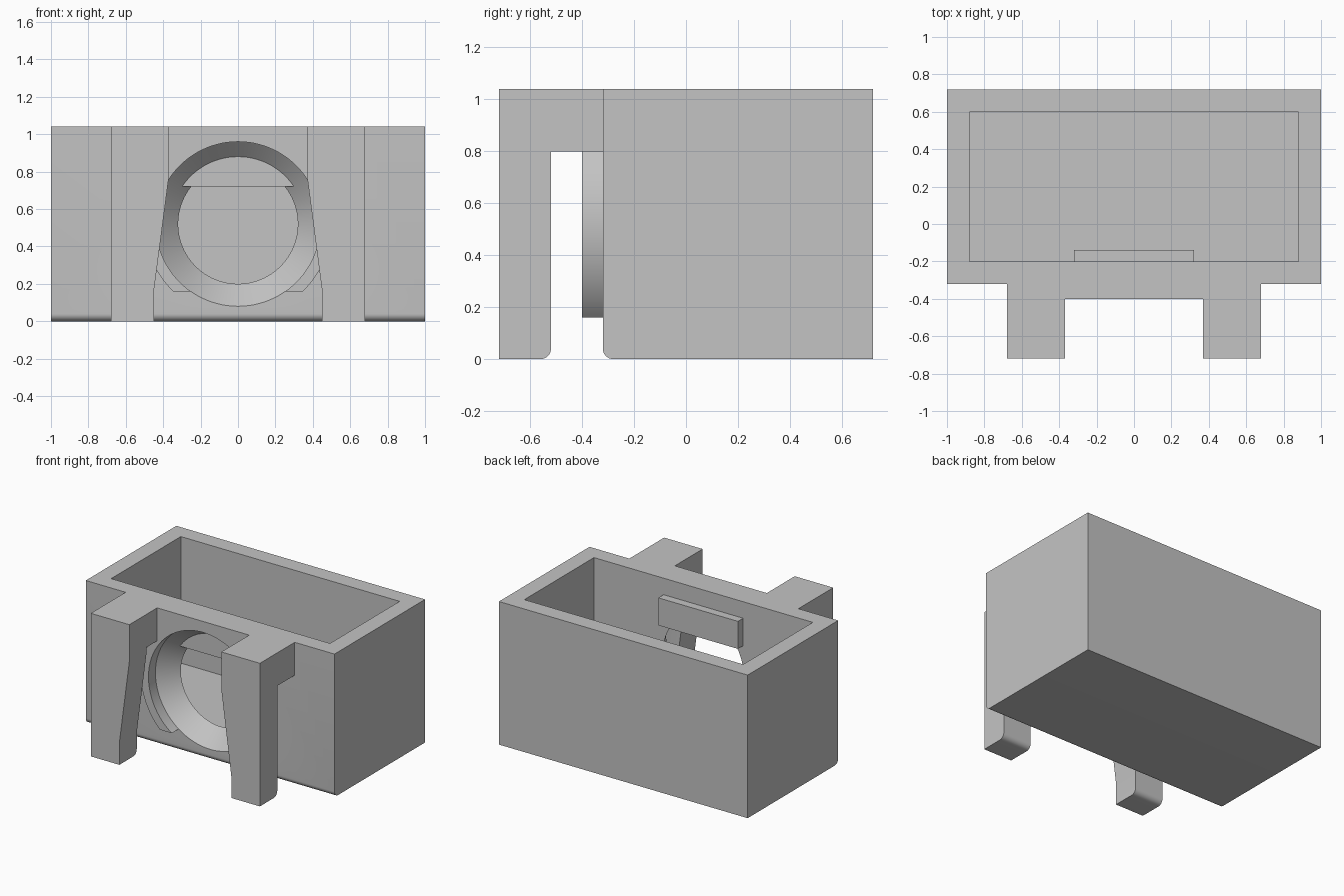
import bpy, bmesh, math

if "Cube" in bpy.data.objects:
    bpy.data.objects.remove(bpy.data.objects["Cube"], do_unlink=True)

GREY = (0.55, 0.55, 0.55, 1)
grey = bpy.data.materials.new("plain grey")
grey.use_nodes = True
grey.diffuse_color = GREY
grey.node_tree.nodes["Principled BSDF"].inputs["Base Color"].default_value = GREY

TOP, FRONT, BACK = 1.04, -0.32, 0.72   # housing extents
WALL, ROUND = 0.12, 0.04
PORT_Z = 0.52                          # height of the round opening


def finish(name, bm):
    bmesh.ops.recalc_face_normals(bm, faces=bm.faces)
    mesh = bpy.data.meshes.new(name)
    bm.to_mesh(mesh)
    bm.free()
    mesh.materials.append(grey)
    obj = bpy.data.objects.new(name, mesh)
    bpy.context.collection.objects.link(obj)
    return obj


def prism(name, profile, axis, lo, hi):
    """Extrude a 2D profile (y,z) along x, or (x,z) along y."""
    bm = bmesh.new()
    place = (lambda a, b: (lo, a, b)) if axis == "x" else (lambda a, b: (a, lo, b))
    face = bm.faces.new([bm.verts.new(place(a, b)) for a, b in profile])
    out = bmesh.ops.extrude_face_region(bm, geom=[face])
    verts = [v for v in out["geom"] if isinstance(v, bmesh.types.BMVert)]
    shift = (hi - lo, 0, 0) if axis == "x" else (0, hi - lo, 0)
    bmesh.ops.translate(bm, verts=verts, vec=shift)
    return finish(name, bm)


def rect(a0, a1, b0, b1):
    return [(a0, b0), (a1, b0), (a1, b1), (a0, b1)]


def arc(ca, cb, r, start, end, steps):
    angles = [math.radians(start + (end - start) * i / steps) for i in range(steps + 1)]
    return [(ca + r * math.cos(t), cb + r * math.sin(t)) for t in angles]


def lathe_y(name, profile, sides=96):
    """Solid of revolution about the port axis from (y, radius) pairs."""
    bm = bmesh.new()
    rings = [[bm.verts.new((x, y, z)) for x, z in arc(0, PORT_Z, r, 0, 360, sides)[:-1]]
             for y, r in profile]
    for a, b in zip(rings, rings[1:]):
        for i in range(sides):
            j = (i + 1) % sides
            bm.faces.new((a[i], a[j], b[j], b[i]))
    bm.faces.new(rings[0])
    bm.faces.new(rings[-1])
    return finish(name, bm)


def combine(target, other, operation):
    mod = target.modifiers.new(operation.lower(), "BOOLEAN")
    mod.operation, mod.solver, mod.object = operation, "EXACT", other
    bpy.context.view_layer.objects.active = target
    bpy.ops.object.modifier_apply(modifier=mod.name)
    bpy.data.objects.remove(other, do_unlink=True)


# Housing block with a rounded lower front edge
outline = arc(FRONT + ROUND, ROUND, ROUND, 180, 270, 8)
outline += [(BACK, 0), (BACK, TOP), (FRONT, TOP)]
housing = prism("housing", outline, "x", -1, 1)

# Raised collar around the port, flat below and squared off above
right_side = arc(0, PORT_Z, 0.5, -46, 34, 24)
right_side.append((right_side[-1][0], TOP))
collar_outline = right_side + [(-x, z) for x, z in reversed(right_side)]
combine(housing, prism("collar", collar_outline, "y", -0.4, FRONT + 0.03), "UNION")

# Two hooked clips with tapered inner faces
for side in (-1, 1):
    hook = arc(-0.52 - ROUND, ROUND, ROUND, 270, 360, 8)
    hook += [(-0.52, 0.8), (FRONT + 0.03, 0.8), (FRONT + 0.03, TOP),
             (-0.72, TOP), (-0.72, 0)]
    clip = prism("clip", hook, "x", *sorted((side * 0.37, side * 0.68)))
    taper = [(side * x, z) for x, z in
             ((0.3, -0.1), (0.45, -0.1), (0.45, 0.16), (0.37, 0.77), (0.3, 0.77))]
    combine(clip, prism("taper_cutter", taper, "y", -0.8, -0.45), "DIFFERENCE")
    combine(housing, clip, "UNION")

# Open cavity and conical port
cavity = rect(FRONT + WALL, BACK - WALL, WALL, TOP + 0.1)
combine(housing, prism("cavity_cutter", cavity, "x", WALL - 1, 1 - WALL), "DIFFERENCE")
port = [(-0.5, 0.44), (FRONT, 0.44), (FRONT + WALL, 0.32), (-0.15, 0.32)]
combine(housing, lathe_y("port_cutter", port), "DIFFERENCE")

# Stop plate across the upper part of the port
plate = prism("stop_plate", rect(-0.32, 0.32, 0.72, 0.92), "y", -0.24, -0.14)

for obj in (housing, plate):
    bpy.ops.object.select_all(action="DESELECT")
    obj.select_set(True)
    bpy.context.view_layer.objects.active = obj
    bpy.ops.object.shade_smooth_by_angle(angle=math.radians(30))
